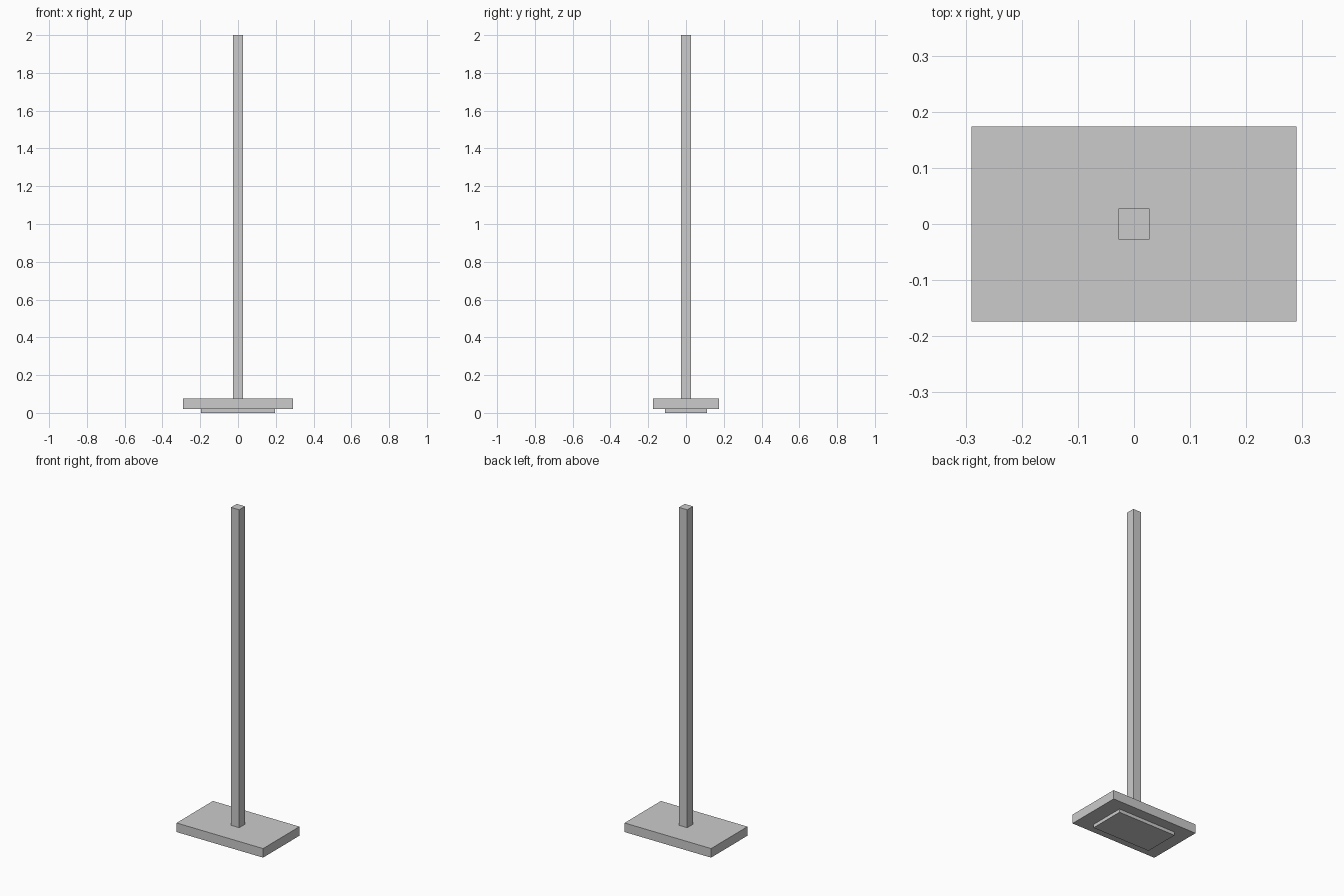
import bpy

if "Cube" in bpy.data.objects:
    bpy.data.objects.remove(bpy.data.objects["Cube"])


def box(name, size_x, size_y, z0, z1):
    """Centred flat-faced box between two heights."""
    bpy.ops.mesh.primitive_cube_add(size=1, location=(0, 0, (z0 + z1) / 2))
    obj = bpy.context.object
    obj.name = name
    obj.scale = (size_x, size_y, z1 - z0)
    bpy.ops.object.transform_apply(location=False, rotation=False, scale=True)
    return obj


# Small foot under the base
box("foot_pad", 0.39, 0.22, 0.0, 0.02)

# Wide base slab
box("base_plate", 0.58, 0.348, 0.02, 0.075)

# Tall square post
box("post", 0.055, 0.055, 0.075, 2.0)
